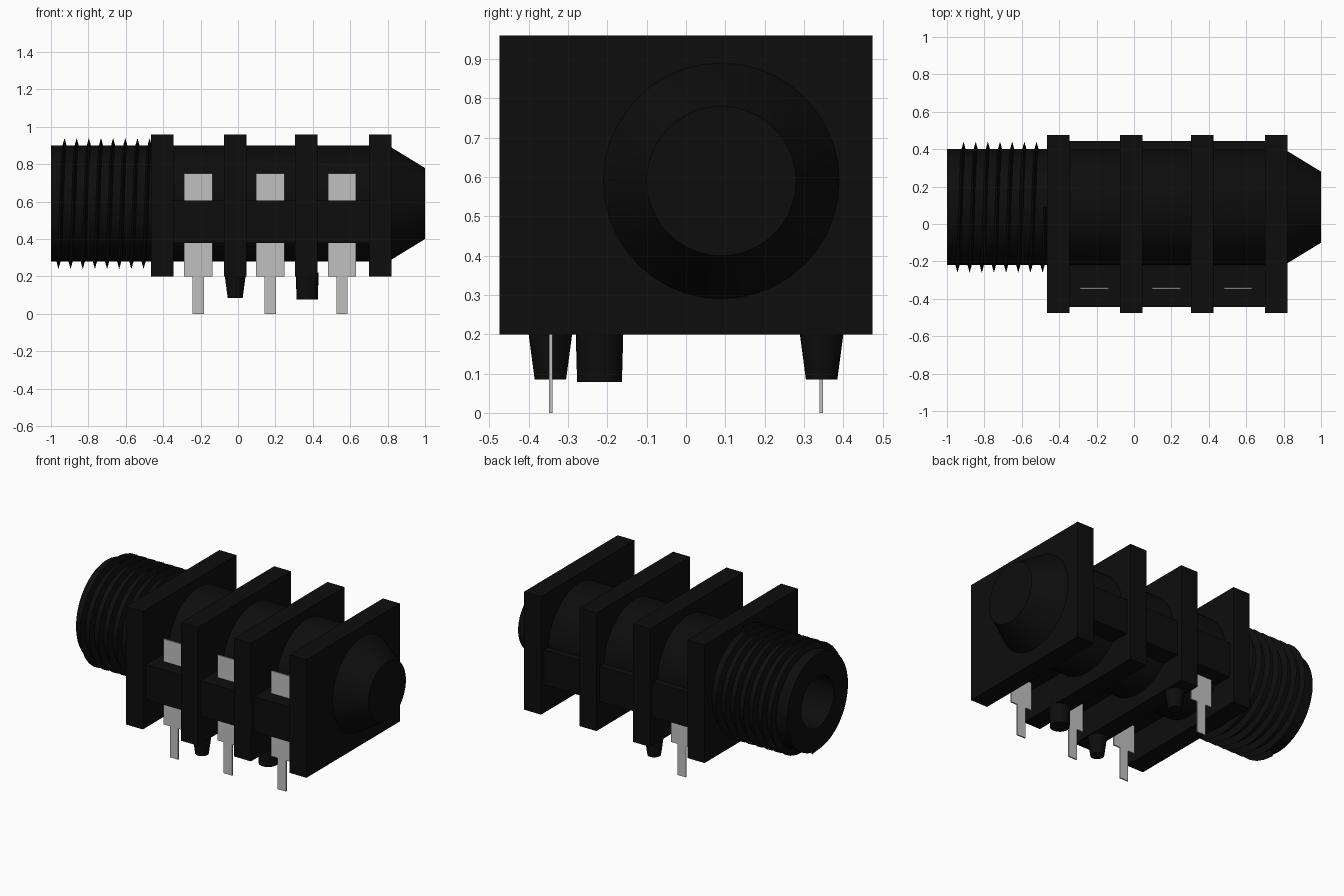
import bpy, bmesh, math
from mathutils import Matrix, Vector

if "Cube" in bpy.data.objects:
    bpy.data.objects.remove(bpy.data.objects["Cube"], do_unlink=True)


def material(name, rgb, rough):
    m = bpy.data.materials.new(name)
    m.use_nodes = True
    m.diffuse_color = (*rgb, 1)
    b = m.node_tree.nodes["Principled BSDF"]
    b.inputs["Base Color"].default_value = (*rgb, 1)
    b.inputs["Roughness"].default_value = rough
    return m


BLACK = material("black plastic", (0.004, 0.004, 0.004), 0.6)
METAL = material("tinned metal", (0.53, 0.53, 0.53), 0.5)
AXIS_Y, AXIS_Z = 0.09, 0.59      # centre line of the barrel


def finish(name, bm, mat, smooth=False):
    bmesh.ops.recalc_face_normals(bm, faces=bm.faces)
    me = bpy.data.meshes.new(name)
    bm.to_mesh(me)
    bm.free()
    me.materials.append(mat)
    ob = bpy.data.objects.new(name, me)
    bpy.context.collection.objects.link(ob)
    if smooth:
        bpy.ops.object.select_all(action='DESELECT')
        ob.select_set(True)
        bpy.context.view_layer.objects.active = ob
        bpy.ops.object.shade_smooth_by_angle(angle=math.radians(30))
    return ob


def add_box(bm, x, y, z):
    size = [b - a for a, b in (x, y, z)]
    mid = [(a + b) / 2 for a, b in (x, y, z)]
    bmesh.ops.create_cube(bm, size=1, matrix=Matrix.Translation(mid) @ Matrix.Diagonal((*size, 1)))


def box(name, x, y, z, mat=BLACK):
    bm = bmesh.new()
    add_box(bm, x, y, z)
    return finish(name, bm, mat)


# Barrel: one turned profile with open socket bore and tapered closed end
profile = [(0.6, 0), (0.6, 0.165), (-1, 0.165), (-1, 0.31), (0.80, 0.31),
           (0.82, 0.30), (1, 0.19), (1, 0)]
bm = bmesh.new()
vs = [bm.verts.new((x, AXIS_Y, AXIS_Z + r)) for x, r in profile]
edges = [bm.edges.new(p) for p in zip(vs, vs[1:])]
bmesh.ops.spin(bm, geom=vs + edges, cent=(0, AXIS_Y, AXIS_Z), axis=(1, 0, 0),
               angle=math.tau, steps=40)
bmesh.ops.remove_doubles(bm, verts=bm.verts, dist=1e-4)
finish("barrel", bm, BLACK, True)

# Helical screw thread: a triangular ridge wound round the barrel
STEPS, TURNS, PITCH = 32, 7.5, 0.065
bm = bmesh.new()
rings = []
for i in range(int(STEPS * TURNS) + 1):
    a = math.tau * (i / STEPS + 0.5)
    x = -0.96 + PITCH * i / STEPS
    rings.append([bm.verts.new((x + dx, AXIS_Y + r * math.sin(a), AXIS_Z + r * math.cos(a)))
                  for dx, r in ((-0.012, 0.305), (0, 0.35), (0.012, 0.305))])
for p, q in zip(rings, rings[1:]):
    for k in range(3):
        n = (k + 1) % 3
        bm.faces.new((p[k], p[n], q[n], q[k]))
bm.faces.new(rings[0])
bm.faces.new(rings[-1])
finish("screw_thread", bm, BLACK, True)

# Four square flanges
FLANGES = (-0.405, -0.015, 0.365, 0.76)
for i, x in enumerate(FLANGES):
    box(f"flange_{i + 1}", (x - 0.06, x + 0.06), (-0.475, 0.475), (0.2, 0.96))

# Side rails running between the flanges
box("front_rail", (-0.40, 0.76), (-0.443, -0.15), (0.38, 0.605))
box("back_rail", (-0.40, 0.76), (0.30, 0.443), (0.38, 0.605))


# Contact blades with narrow solder pins
def contact(name, x, y, top):
    bm = bmesh.new()
    add_box(bm, (x - 0.076, x + 0.076), (y - 0.004, y + 0.004), (0.2, top))
    add_box(bm, (x - 0.03, x + 0.03), (y - 0.004, y + 0.004), (0, 0.2))
    finish(name, bm, METAL)


for i, x in enumerate((-0.212, 0.172, 0.556)):
    contact(f"front_contact_{i + 1}", x, -0.344, 0.75)
contact("back_contact", -0.212, 0.344, 0.5)


# Tapered locating pegs under the flanges
def peg(name, x, y, r_top, r_low, low):
    bm = bmesh.new()
    bmesh.ops.create_cone(bm, cap_ends=True, segments=24, radius1=r_low, radius2=r_top,
                          depth=0.22 - low,
                          matrix=Matrix.Translation(Vector((x, y, (0.22 + low) / 2))))
    finish(name, bm, BLACK, True)


peg("front_peg", -0.015, -0.345, 0.058, 0.04, 0.085)
peg("back_peg", -0.015, 0.345, 0.058, 0.04, 0.085)
peg("round_peg", 0.37, -0.22, 0.061, 0.057, 0.078)
